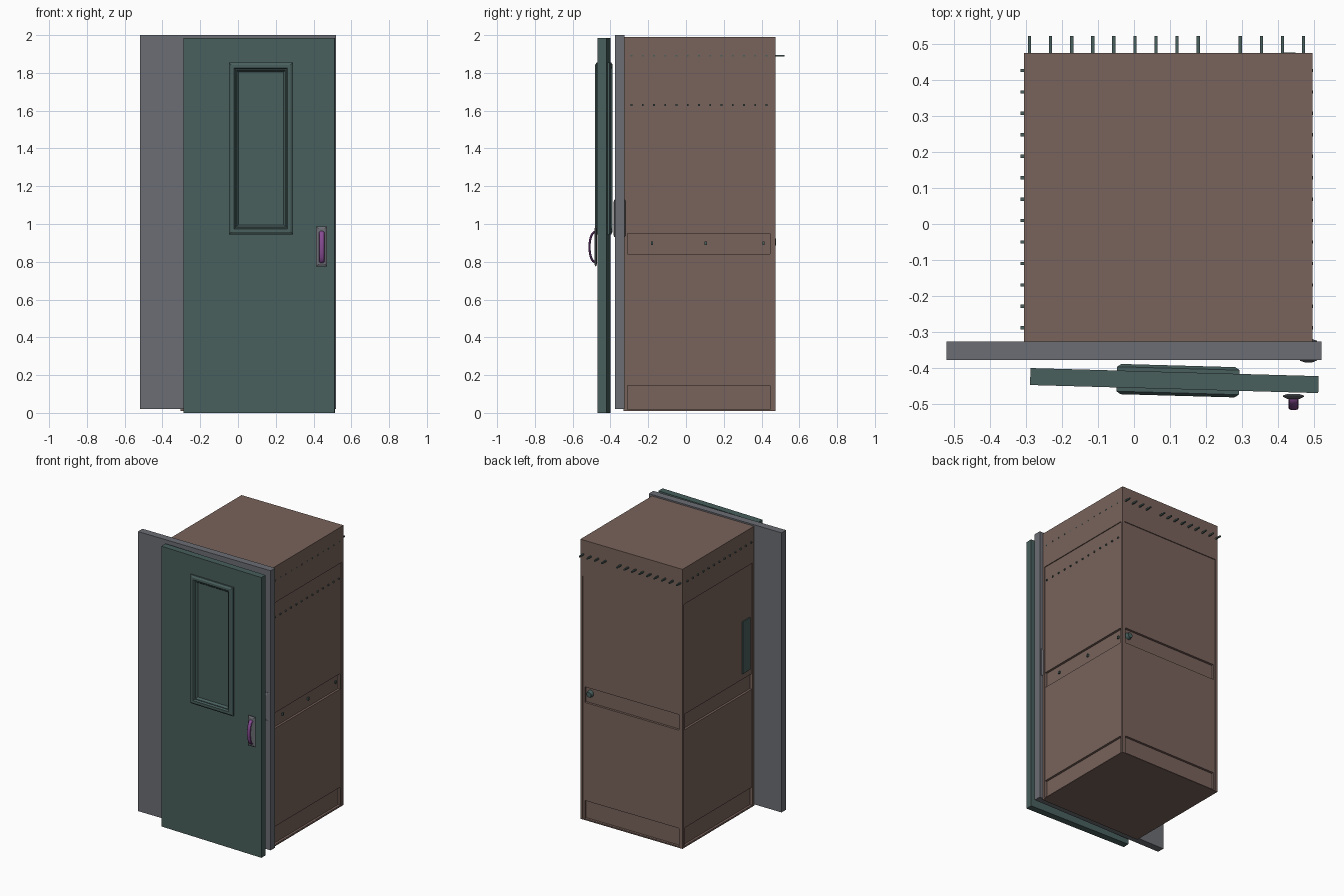
import bpy, bmesh, math
from mathutils import Matrix

if "Cube" in bpy.data.objects:
    bpy.data.objects.remove(bpy.data.objects["Cube"])


def mat(name, rgb):
    m = bpy.data.materials.new(name)
    m.diffuse_color = (*rgb, 1)
    m.use_nodes = True
    m.node_tree.nodes["Principled BSDF"].inputs["Base Color"].default_value = m.diffuse_color
    return m


BROWN = mat("brown", (0.19, 0.125, 0.105))
TEAL = mat("dark_teal", (0.065, 0.115, 0.108))
GREY = mat("grey", (0.15, 0.155, 0.175))
PURPLE = mat("purple", (0.24, 0.07, 0.29))


def finish(bm, name, material):
    bmesh.ops.recalc_face_normals(bm, faces=bm.faces)
    me = bpy.data.meshes.new(name)
    bm.to_mesh(me)
    bm.free()
    ob = bpy.data.objects.new(name, me)
    bpy.context.collection.objects.link(ob)
    if material:
        me.materials.append(material)
    return ob


def add_box(bm, x0, x1, y0, y1, z0, z1):
    m = Matrix.Translation(((x0 + x1) / 2, (y0 + y1) / 2, (z0 + z1) / 2))
    m = m @ Matrix.Diagonal((x1 - x0, y1 - y0, z1 - z0, 1))
    bmesh.ops.create_cube(bm, size=1, matrix=m)


def boxes(name, material, *dims):
    bm = bmesh.new()
    for d in dims:
        add_box(bm, *d)
    return finish(bm, name, material)


def loft(name, material, sections):
    """Skin through closed rings of points, capping both ends."""
    bm = bmesh.new()
    rings = [[bm.verts.new(p) for p in s] for s in sections]
    n = len(rings[0])
    for a, b in zip(rings, rings[1:]):
        for i in range(n):
            bm.faces.new((a[i], a[(i + 1) % n], b[(i + 1) % n], b[i]))
    bm.faces.new(rings[0])
    bm.faces.new(rings[-1])
    return finish(bm, name, material)


def rect(x0, x1, z0, z1, inset, y):
    x0, x1, z0, z1 = x0 + inset, x1 - inset, z0 + inset, z1 - inset
    return [(x0, y, z0), (x1, y, z0), (x1, y, z1), (x0, y, z1)]


# Closet body
X0, X1, Y0, Y1 = -0.305, 0.495, -0.33, 0.475
body = boxes("closet_body", BROWN, (X0, X1, Y0, Y1, 0.01, 1.99))


def recess(z0, z1, depth, margin):
    """Cut the same recess into the left, right and back walls."""
    a, b = Y0 + 0.02, Y1 - margin
    c, d = X0 + margin, X1 - margin
    for dims in ((X0 - 0.1, X0 + depth, a, b, z0, z1),
                 (X1 - depth, X1 + 0.1, a, b, z0, z1),
                 (c, d, Y1 - depth, Y1 + 0.1, z0, z1)):
        cutter = boxes("recess_cutter", None, dims)
        cutter.hide_render = True
        mod = body.modifiers.new("recess", 'BOOLEAN')
        mod.object = cutter
        mod.operation = 'DIFFERENCE'
        mod.solver = 'EXACT'
        bpy.context.view_layer.objects.active = body
        bpy.ops.object.modifier_apply(modifier=mod.name)
        bpy.data.objects.remove(cutter)


# Wall panel, then the deeper rail and skirting bands
recess(0.016, 1.735, 0.006, 0.018)
recess(0.84, 0.95, 0.022, 0.03)
recess(0.018, 0.145, 0.022, 0.03)

# Rows of pegs
h = 0.0045
back_x = [-0.29 + i * 0.0585 for i in range(14) if i != 9]
side_y = [-0.288 + i * 0.0595 for i in range(13)]
boxes("back_pegs", TEAL, *[(x - h, x + h, Y1 - 0.01, 0.521, 1.89 - h, 1.89 + h) for x in back_x])
boxes("left_pegs", TEAL, *[(X0 - 0.01, X0 + 0.01, y - h, y + h, 1.89 - h, 1.89 + h) for y in side_y])
boxes("right_pegs", TEAL,
      *[(X1 - 0.01, X1 + 0.002, y - h, y + h, z - h, z + h) for y in side_y for z in (1.63, 1.89)])

# Rail fixings, back knob and side plate
boxes("rail_fixings", TEAL,
      *[(X1 - 0.03, X1 - 0.012, y - 0.006, y + 0.006, 0.89, 0.908) for y in (-0.18, 0.105, 0.41)])
bm = bmesh.new()
bmesh.ops.create_cone(bm, cap_ends=True, segments=16, radius1=0.025, radius2=0.018, depth=0.025,
                      matrix=Matrix.Translation((0.43, Y1 - 0.012, 0.905)) @ Matrix.Rotation(-math.pi / 2, 4, 'X'))
finish(bm, "back_knob", TEAL)
boxes("side_plate", TEAL, (X0, X0 + 0.012, -0.285, -0.2, 0.99, 1.36))

# Wide grey sliding panel with grip plates on both faces
boxes("sliding_panel", GREY, (-0.52, 0.52, -0.377, -0.326, 0.02, 2.0))
P = (0.46, 0.508, 0.93, 1.13)
for name, y, s in (("front_grip_plate", -0.377, -1), ("back_grip_plate", -0.326, 1)):
    loft(name, GREY, [rect(*P, 0, y - s * 0.002), rect(*P, 0, y + s * 0.002), rect(*P, 0.017, y + s * 0.008)])

# Teal door: one skin running from window pane to door edge, front and back
W = (-0.16, 0.18, 0.945, 1.855)
half = [rect(*W, 0.05, -0.018), rect(*W, 0.04, -0.032), rect(*W, 0.035, -0.032),
        rect(*W, 0.028, -0.042), rect(*W, 0.012, -0.042), rect(*W, 0, -0.034),
        rect(*W, 0, -0.0235), rect(-0.4, 0.4, 0.0, 1.985, 0, -0.0235)]
back = [[(x, -y, z) for x, y, z in s] for s in reversed(half)]
door = loft("door", TEAL, half + back)
door.location = (0.112, -0.4345, 0)
door.rotation_euler.z = math.radians(-1.6)

# Door handle: backing plate and bowed grip
H = (0.413, 0.472, 0.775, 0.988)
loft("handle_plate", GREY, [rect(*H, 0.012, -0.472), rect(*H, 0, -0.476),
                            rect(*H, 0, -0.479), rect(*H, 0.012, -0.485)])
sections = []
for i in range(17):
    t = math.pi * i / 16
    cy, cz = -0.481 - 0.030 * math.sin(t), 0.878 + 0.08 * math.cos(t)
    n = math.atan2(0.08 * math.sin(t), math.cos(t) * 0.03)
    sections.append([(0.443 + 0.014 * math.cos(a),
                      cy - 0.006 * math.sin(a) * math.sin(n),
                      cz + 0.006 * math.sin(a) * math.cos(n))
                     for a in (2 * math.pi * k / 10 for k in range(10))])
grip = loft("handle_grip", PURPLE, sections)
bpy.ops.object.select_all(action='DESELECT')
grip.select_set(True)
bpy.context.view_layer.objects.active = grip
bpy.ops.object.shade_smooth_by_angle()
